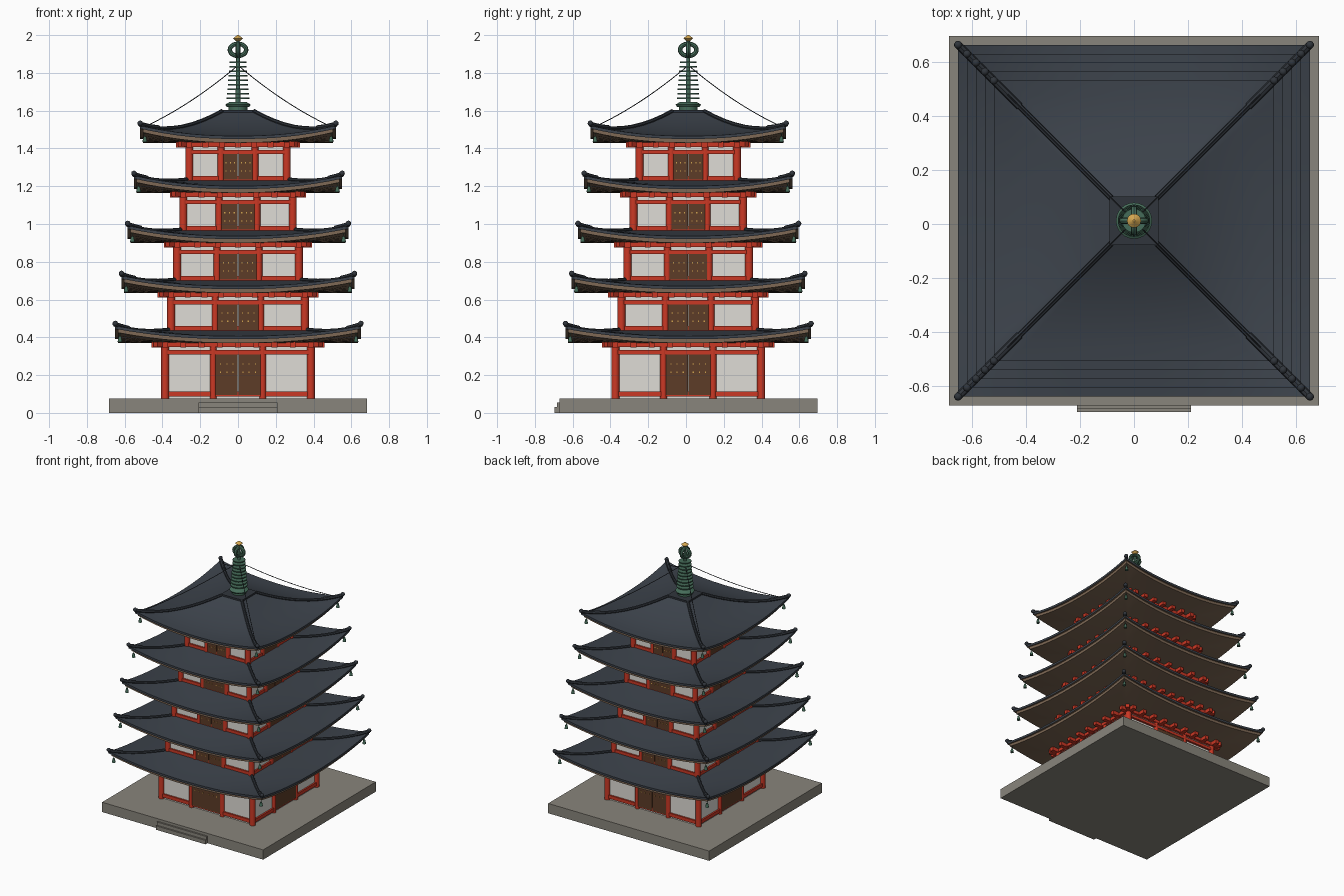
import bpy, bmesh
from math import pi
from mathutils import Matrix, Vector

cube = bpy.data.objects.get("Cube")
if cube:
    bpy.data.objects.remove(cube, do_unlink=True)

CENTRE_Y = 0.012
made = []


def material(name, rgb):
    m = bpy.data.materials.new(name)
    m.use_nodes = True
    m.diffuse_color = (*rgb, 1)
    m.node_tree.nodes["Principled BSDF"].inputs["Base Color"].default_value = (*rgb, 1)
    return m


TILE = material("slate tile", (0.045, 0.055, 0.07))
RIDGE = material("dark ridge tile", (0.03, 0.036, 0.045))
WOOD = material("eave wood", (0.21, 0.14, 0.09))
RED = material("red lacquer", (0.6, 0.04, 0.018))
PLASTER = material("white plaster", (0.74, 0.72, 0.67))
DOOR = material("dark door wood", (0.11, 0.045, 0.02))
STONE = material("grey stone", (0.25, 0.235, 0.2))
GREEN = material("green bronze", (0.06, 0.15, 0.1))
GOLD = material("gold", (0.65, 0.38, 0.08))


def finish(name, mesh, *mats):
    for m in mats:
        mesh.materials.append(m)
    ob = bpy.data.objects.new(name, mesh)
    ob.location.y = CENTRE_Y
    bpy.context.collection.objects.link(ob)
    made.append(ob)


def from_bmesh(name, bm, *mats):
    mesh = bpy.data.meshes.new(name)
    bm.to_mesh(mesh)
    bm.free()
    finish(name, mesh, *mats)


def turn(k):
    return Matrix.Rotation(k * pi / 2, 4, "Z")


def box(bm, x, y, z, rot=Matrix()):
    """Box from (low, high) pairs."""
    mid = Vector([(a + b) / 2 for a, b in (x, y, z)])
    size = [b - a for a, b in (x, y, z)]
    bmesh.ops.create_cube(bm, size=1, matrix=rot @ Matrix.Translation(mid) @ Matrix.Diagonal((*size, 1)))


def cone(bm, x, y, z0, z1, r0, r1, sides=12):
    bmesh.ops.create_cone(bm, cap_ends=True, segments=sides, radius1=r0, radius2=r1, depth=z1 - z0,
                          matrix=Matrix.Translation((x, y, (z0 + z1) / 2)))


def tubes(name, paths, radius, mat, cyclic=False):
    """Round tubes along point lists, as one mesh."""
    cu = bpy.data.curves.new(name, "CURVE")
    cu.dimensions = "3D"
    cu.bevel_depth, cu.bevel_resolution, cu.use_fill_caps = radius, 2, True
    for pts in paths:
        sp = cu.splines.new("POLY")
        sp.points.add(len(pts) - 1)
        sp.use_cyclic_u = cyclic
        for p, co in zip(sp.points, pts):
            p.co = (*co, 1)
    tmp = bpy.data.objects.new(name, cu)
    bpy.context.collection.objects.link(tmp)
    mesh = bpy.data.meshes.new_from_object(tmp.evaluated_get(bpy.context.evaluated_depsgraph_get()))
    bpy.data.objects.remove(tmp)
    mesh.materials.clear()
    finish(name, mesh, mat)


def roof(tag, eave, half, wall, inner, rise, power, lift=0.055):
    """Curved hip roof swept from one profile around four sides."""
    steps = 8
    base = eave + 0.036

    def top(r):
        return half + (inner - half) * r, base + rise * r ** power, lift * (1 - r) ** 2.5

    lip = half - 0.014
    prof = [(wall, eave, 0), ((wall + lip) / 2, eave, lift * 0.3), (lip, eave, lift),
            (lip, eave + 0.02, lift), (half, eave + 0.02, lift)]
    wood_rows = len(prof) - 1
    prof += [top(i / steps) for i in range(steps + 1)]
    us = [i / 8 - 1 for i in range(17)]
    bm = bmesh.new()
    for k in range(4):
        rows = [[bm.verts.new(turn(k) @ Vector((u * h, -h, z + l * abs(u) ** 2.2))) for u in us]
                for h, z, l in prof]
        for j in range(len(rows)):
            a, b = rows[j], rows[(j + 1) % len(rows)]
            for i in range(len(us) - 1):
                f = bm.faces.new((a[i], a[i + 1], b[i + 1], b[i]))
                f.material_index = 1 if j < wood_rows else 0
    bmesh.ops.remove_doubles(bm, verts=bm.verts, dist=1e-5)
    bmesh.ops.recalc_face_normals(bm, faces=bm.faces)
    from_bmesh(tag + "_roof", bm, TILE, WOOD)

    # Hip ridges with a thicker outer stretch and an end tile
    def diagonal(r0, r1, up):
        pts = []
        for i in range(steps + 1):
            h, z, l = top(r0 + (r1 - r0) * i / steps)
            pts.append(Vector((h, h, z + l + up)))
        return [[turn(k) @ p for p in pts] for k in range(4)]

    tubes(tag + "_hip_ridges", diagonal(0.01, 1, 0.004), 0.011, RIDGE)
    tubes(tag + "_ridge_ends", diagonal(0, 0.22, 0.007), 0.014, RIDGE)
    tips, bells = bmesh.new(), bmesh.new()
    for k in range(4):
        tip = turn(k) @ Vector((half, half, base + lift + 0.012))
        bmesh.ops.create_icosphere(tips, subdivisions=2, radius=0.015, matrix=Matrix.Translation(tip))
        p = turn(k) @ Vector((half - 0.025, half - 0.025, 0))
        cone(bells, p.x, p.y, eave + 0.005, eave + 0.034, 0.013, 0.007)
        cone(bells, p.x, p.y, eave + 0.03, eave + 0.055, 0.002, 0.002, 6)
    from_bmesh(tag + "_ridge_tips", tips, RIDGE)
    from_bmesh(tag + "_bells", bells, GREEN)


def storey(tag, floor, eave, outer, brackets):
    """Plaster core, posts, beams, doors and brackets on all four sides."""
    post = outer - 0.021
    bay = outer * 0.322
    beam = eave - 0.06
    walls, posts, beams, doors, studs, arms = [bmesh.new() for _ in range(6)]
    box(walls, (-post, post), (-post, post), (floor, eave + 0.01))
    for k in range(4):
        t = turn(k)
        for x in (-post, -bay, bay):
            p = t @ Vector((x, -post, 0))
            r = 0.021 if x == -post else 0.018
            cone(posts, p.x, p.y, floor, eave, r, r, 16)
        # Sill, tie beam and top plate
        for z, h, out in ((floor + 0.013, 0.026, 0.012), (beam, 0.022, 0.016), (eave - 0.022, 0.026, 0.02)):
            box(beams, (-post, post), (-post - out, -post + 0.01), (z, z + h), t)
        # Double doors with studs
        z0, z1 = floor + 0.02, beam
        mid = (max(z0, eave - 0.205) + z1) / 2
        for s in (-1, 1):
            box(doors, sorted((s * 0.0015, s * (bay - 0.012))), (-post - 0.013, -post), (z0, z1), t)
            for i in (0.2, 0.45, 0.7):
                for dz in (-0.022, 0.022):
                    x = s * i * bay
                    box(studs, (x - 0.003, x + 0.003), (-post - 0.017, -post - 0.01),
                        (mid + dz - 0.003, mid + dz + 0.003), t)
        # Bracket arms under the eaves
        for i in range(brackets):
            x = post * (2 * i / (brackets - 1) - 1)
            box(arms, (x - 0.015, x + 0.015), (-outer - 0.05, -post), (eave - 0.024, eave + 0.004), t)
        box(arms, (-0.014, 0.014), (-(outer + 0.03) * 2 ** 0.5, -post), (eave - 0.02, eave + 0.006),
            t @ Matrix.Rotation(pi / 4, 4, "Z"))
    for name, bm, mat in (("walls", walls, PLASTER), ("posts", posts, RED), ("beams", beams, RED),
                          ("doors", doors, DOOR), ("door_studs", studs, GOLD), ("brackets", arms, RED)):
        from_bmesh(tag + "_" + name, bm, mat)


# Stone platform with front steps
bm = bmesh.new()
box(bm, (-0.683, 0.683), (-0.683, 0.683), (0, 0.075))
box(bm, (-0.21, 0.21), (-0.707, -0.68), (0, 0.03))
box(bm, (-0.21, 0.21), (-0.695, -0.68), (0, 0.055))
from_bmesh("stone_platform", bm, STONE)

# Five storeys, each smaller than the one below
names = ["first", "second", "third", "fourth", "fifth"]
for n, tag in enumerate(names):
    eave = 0.37 + 0.265 * n
    outer = 0.407 - 0.032 * n
    half = 0.65 - 0.033 * n
    floor = 0.075 if n == 0 else eave - 0.215
    storey(tag, floor, eave, outer, 9 if n < 2 else 7)
    if n < 4:
        roof(tag, eave, half, outer - 0.03, outer - 0.07, 0.034, 1.2)
    else:
        roof(tag, eave, half, outer - 0.03, 0.085, 0.128, 1.9)

# Spire base, mast and stacked rings
bm = bmesh.new()
box(bm, (-0.09, 0.09), (-0.09, 0.09), (1.575, 1.604))
from_bmesh("spire_slab", bm, RIDGE)
bm = bmesh.new()
cone(bm, 0, 0, 1.6, 1.622, 0.05, 0.05, 24)
cone(bm, 0, 0, 1.62, 1.632, 0.06, 0.067, 24)
cone(bm, 0, 0, 1.632, 1.646, 0.067, 0.045, 24)
cone(bm, 0, 0, 1.64, 1.98, 0.013, 0.008, 16)
for i in range(9):
    r = 0.06 - 0.002 * i
    z = 1.662 + 0.0238 * i
    cone(bm, 0, 0, z, z + 0.007, r, r, 24)
from_bmesh("spire", bm, GREEN)

# Crossed open hoops and the jewel
circle = [Matrix.Rotation(i * pi / 12, 3, "Y") @ Vector((0.04, 0, 0)) for i in range(24)]
hoop = [Vector((p.x * 1.08, 0, p.z * 0.8 + 1.922)) for p in circle]
tubes("spire_hoops", [[turn(k) @ p for p in hoop] for k in range(2)], 0.012, GREEN, True)
bm = bmesh.new()
cone(bm, 0, 0, 1.968, 1.983, 0.01, 0.026, 16)
cone(bm, 0, 0, 1.983, 2.0, 0.026, 0.004, 16)
from_bmesh("spire_jewel", bm, GOLD)

# Sagging chains from mast to roof corners
chain = []
for i in range(13):
    f = i / 12
    chain.append(Vector((0.505 * f, 0.505 * f, 1.84 - 0.33 * f - 0.1 * f * (1 - f))))
tubes("spire_chains", [[turn(k) @ p for p in chain] for k in range(4)], 0.0025, RIDGE)

# Smooth rounded parts, keep edges crisp
bpy.ops.object.select_all(action="DESELECT")
for ob in made:
    ob.select_set(True)
bpy.context.view_layer.objects.active = made[0]
bpy.ops.object.shade_smooth_by_angle(angle=pi / 6)
